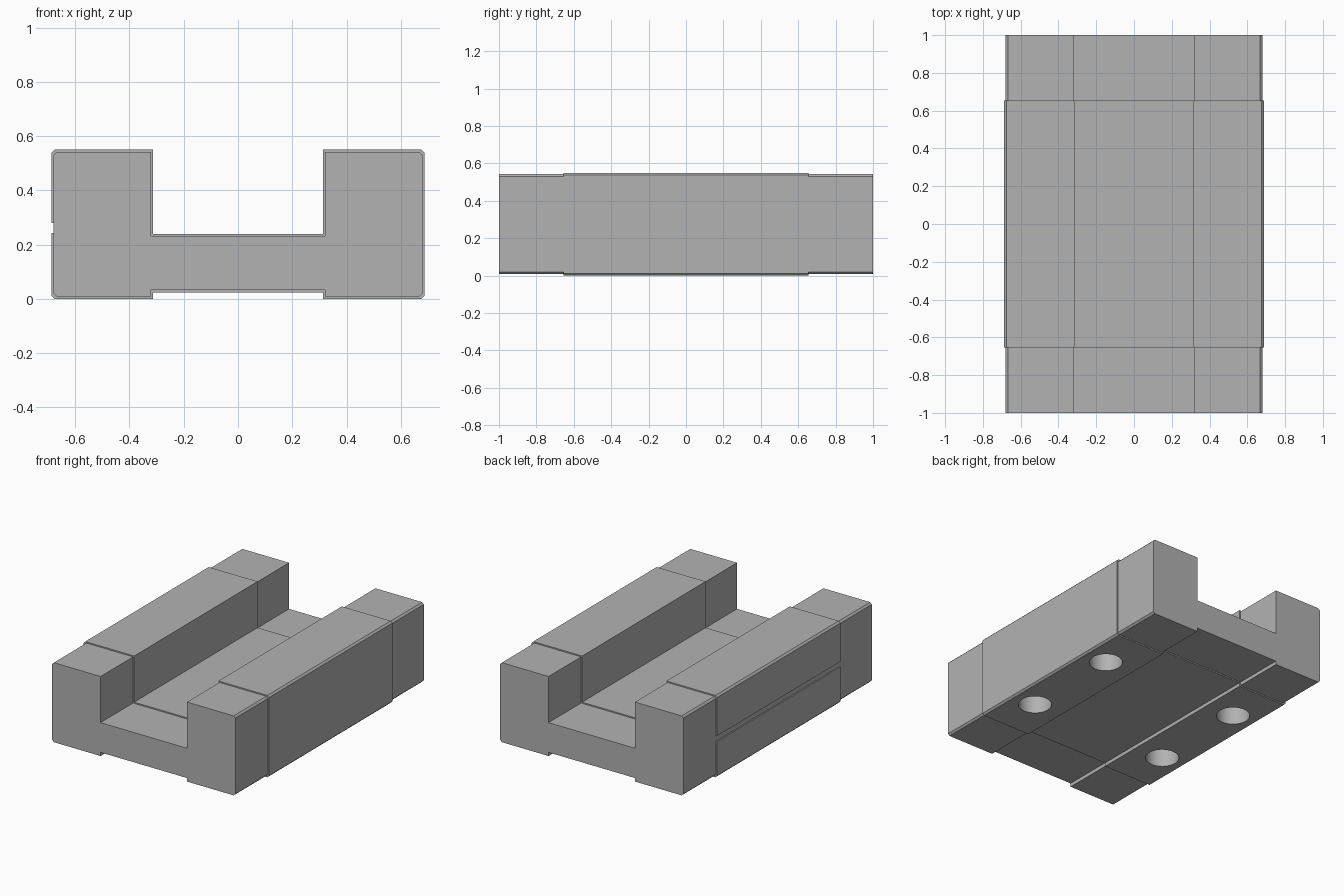
import bpy, bmesh
from mathutils import Matrix

cube = bpy.data.objects.get("Cube")
if cube:
    bpy.data.objects.remove(cube, do_unlink=True)

steel = bpy.data.materials.new("grey_steel")
steel.use_nodes = True
GREY = (0.448, 0.448, 0.448, 1)
steel.diffuse_color = GREY
steel.node_tree.nodes["Principled BSDF"].inputs["Base Color"].default_value = GREY

HALF_BODY = 0.655
INSET = 0.008


def make_object(name, bm):
    bmesh.ops.recalc_face_normals(bm, faces=bm.faces)
    mesh = bpy.data.meshes.new(name)
    bm.to_mesh(mesh)
    bm.free()
    mesh.materials.append(steel)
    obj = bpy.data.objects.new(name, mesh)
    bpy.context.collection.objects.link(obj)
    return obj


def channel_profile(d, groove):
    """U-shaped section, shrunk by d, with chamfered outer corners."""
    w, inner, top, c = 0.688 - d, 0.313 + d, 0.55 - d, 0.012
    half = [(inner, 0.024 + d), (inner, d), (w - c, d), (w, d + c),
            (w, top - c), (w - c, top), (inner, top), (inner, 0.24 - d)]
    other = [(-x, z) for x, z in reversed(half)]
    if groove:
        # shallow slot along the right side
        other[4:4] = [(-w, 0.28), (-w + INSET, 0.28), (-w + INSET, 0.243), (-w, 0.243)]
    return half + other


def extrude_profile(name, points, y0, y1):
    bm = bmesh.new()
    face = bm.faces.new([bm.verts.new((x, y0, z)) for x, z in points])
    ext = bmesh.ops.extrude_face_region(bm, geom=[face])
    moved = [v for v in ext["geom"] if isinstance(v, bmesh.types.BMVert)]
    bmesh.ops.translate(bm, verts=moved, vec=(0, y1 - y0, 0))
    return make_object(name, bm)


# Middle block and the two slightly smaller end caps
block = extrude_profile("carriage_block", channel_profile(0, True), -HALF_BODY, HALF_BODY)
cap = channel_profile(INSET, False)
extrude_profile("front_end_cap", cap, -1, -HALF_BODY)
extrude_profile("back_end_cap", cap, HALF_BODY, 1)

# Four blind mounting holes in the underside
bm = bmesh.new()
for x in (-0.52, 0.52):
    for y in (-0.345, 0.345):
        bmesh.ops.create_cone(bm, cap_ends=True, segments=48, radius1=0.104, radius2=0.104,
                              depth=0.6, matrix=Matrix.Translation((x, y, 0)))
holes = make_object("hole_cutter", bm)
holes.hide_render = True
holes.hide_set(True)
holes.display_type = 'WIRE'

cut = block.modifiers.new("mounting_holes", 'BOOLEAN')
cut.operation = 'DIFFERENCE'
cut.solver = 'EXACT'
cut.object = holes
bpy.ops.object.select_all(action='DESELECT')
bpy.context.view_layer.objects.active = block
block.select_set(True)
bpy.ops.object.modifier_apply(modifier=cut.name)
bpy.data.objects.remove(holes, do_unlink=True)
bpy.ops.object.shade_smooth_by_angle(angle=0.5)
